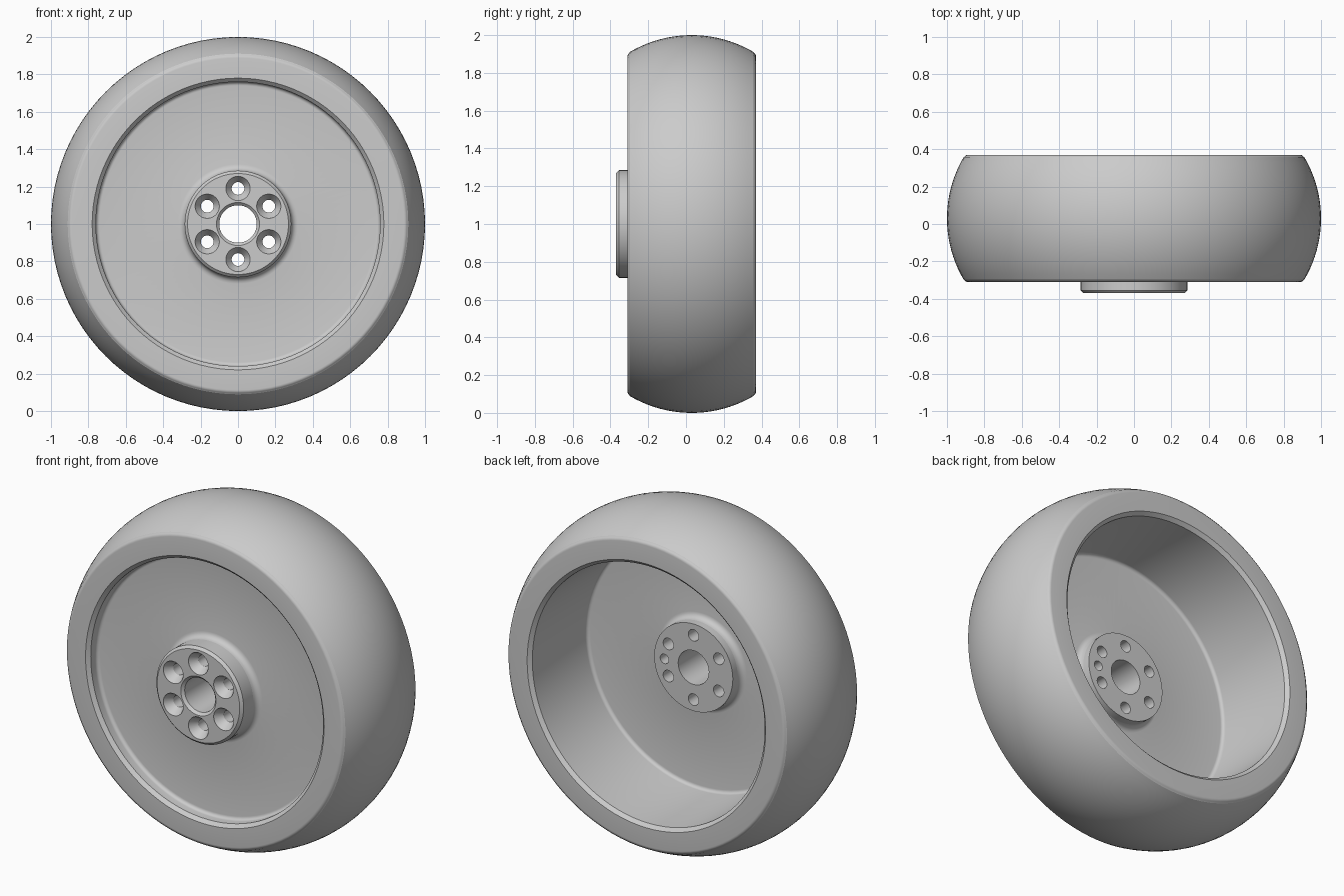
import bpy, bmesh
from math import sin, cos, pi, radians, sqrt

cube = bpy.data.objects.get("Cube")
if cube:
    bpy.data.objects.remove(cube, do_unlink=True)

GREY = (0.6, 0.6, 0.6, 1)
grey = bpy.data.materials.new("plain grey")
grey.use_nodes = True
grey.diffuse_color = GREY
grey.node_tree.nodes["Principled BSDF"].inputs["Base Color"].default_value = GREY


def arc(cr, cy, rad, start, end, steps=6):
    """Points (radius, y) of a circular arc, angles in degrees."""
    angles = [radians(start + (end - start) * i / steps) for i in range(steps + 1)]
    return [(cr + rad * cos(a), cy + rad * sin(a)) for a in angles]


def spin(bm, profile, steps, cx=0, cz=1):
    """Revolve a closed (radius, y) profile about an axis along y."""
    rings = [[bm.verts.new((cx + r * cos(2 * pi * k / steps), y,
                            cz + r * sin(2 * pi * k / steps)))
              for r, y in profile] for k in range(steps)]
    n = len(profile)
    for k in range(steps):
        a, b = rings[k], rings[(k + 1) % steps]
        for i in range(n):
            j = (i + 1) % n
            if profile[i][0] + profile[j][0] > 0:
                bm.faces.new((a[i], a[j], b[j], b[i]))


def finish(bm, name):
    bmesh.ops.remove_doubles(bm, verts=bm.verts, dist=1e-5)
    bmesh.ops.recalc_face_normals(bm, faces=bm.faces)
    mesh = bpy.data.meshes.new(name)
    bm.to_mesh(mesh)
    bm.free()
    mesh.materials.append(grey)
    obj = bpy.data.objects.new(name, mesh)
    bpy.context.collection.objects.link(obj)
    return obj


def smooth(obj):
    bpy.ops.object.select_all(action='DESELECT')
    obj.select_set(True)
    bpy.context.view_layer.objects.active = obj
    bpy.ops.object.shade_smooth_by_angle(angle=radians(25))


def lathe(name, profile, steps=96):
    bm = bmesh.new()
    spin(bm, profile, steps)
    return finish(bm, name)


FRONT, BACK, MID = -0.31, 0.37, 0.03
RIM = 0.78

# Tyre: crowned tread with small rounded shoulders
tread = arc(0.355, MID, 0.645, -30.5, 30.5, 20)
tyre = lathe("tyre", [(RIM, FRONT)] + arc(0.888, FRONT + 0.022, 0.022, -90, -35, 4)
             + tread + arc(0.888, BACK - 0.022, 0.022, 35, 90, 4) + [(RIM, BACK)])
smooth(tyre)

# Rim and web: one shell with chamfered lips and rounded inner corners
WEB_F, WEB_B = -0.23, -0.15
web = lathe("rim_and_web",
            [(RIM, FRONT), (0.76, FRONT + 0.02)]
            + arc(0.74, WEB_F - 0.02, 0.02, 0, 90, 5)
            + arc(0.32, WEB_F - 0.035, 0.035, 90, 180, 5)
            + [(0.262, WEB_F - 0.035), (0.262, WEB_B)]
            + [(0.257, WEB_B + 0.035)] + arc(0.292, WEB_B + 0.035, 0.035, 180, 270, 5)
            + arc(0.73, WEB_B + 0.02, 0.02, -90, 0, 5)
            + [(0.76, BACK - 0.02), (RIM, BACK)])
smooth(web)

# Hub: bored boss standing out on both sides of the web
HUB_F, HUB_B = -0.37, -0.07
hub = lathe("hub", [(0.115, HUB_F), (0.27, HUB_F), (0.285, HUB_F + 0.015),
                    (0.285, -0.2), (0.257, -0.19), (0.257, HUB_B),
                    (0.1, HUB_B), (0.1, HUB_F + 0.015)])

# Countersunk bolt holes, and a blind pin hole in the back
bm = bmesh.new()
PITCH = 0.19
for i in range(6):
    a = radians(30 + 60 * i)
    spin(bm, [(0, -0.4), (0.065, -0.4), (0.065, HUB_F + 0.005), (0.034, HUB_F + 0.05),
              (0.034, 0), (0, 0)], 32, PITCH * cos(a), 1 + PITCH * sin(a))
spin(bm, [(0, -0.2), (0.028, -0.2), (0.028, 0), (0, 0)], 32, PITCH, 1)
cutter = finish(bm, "hole_cutter")
cutter.hide_render = True

cut = hub.modifiers.new("holes", 'BOOLEAN')
cut.operation = 'DIFFERENCE'
cut.solver = 'EXACT'
cut.object = cutter
bpy.context.view_layer.objects.active = hub
bpy.ops.object.modifier_apply(modifier=cut.name)
bpy.data.objects.remove(cutter, do_unlink=True)
smooth(hub)
